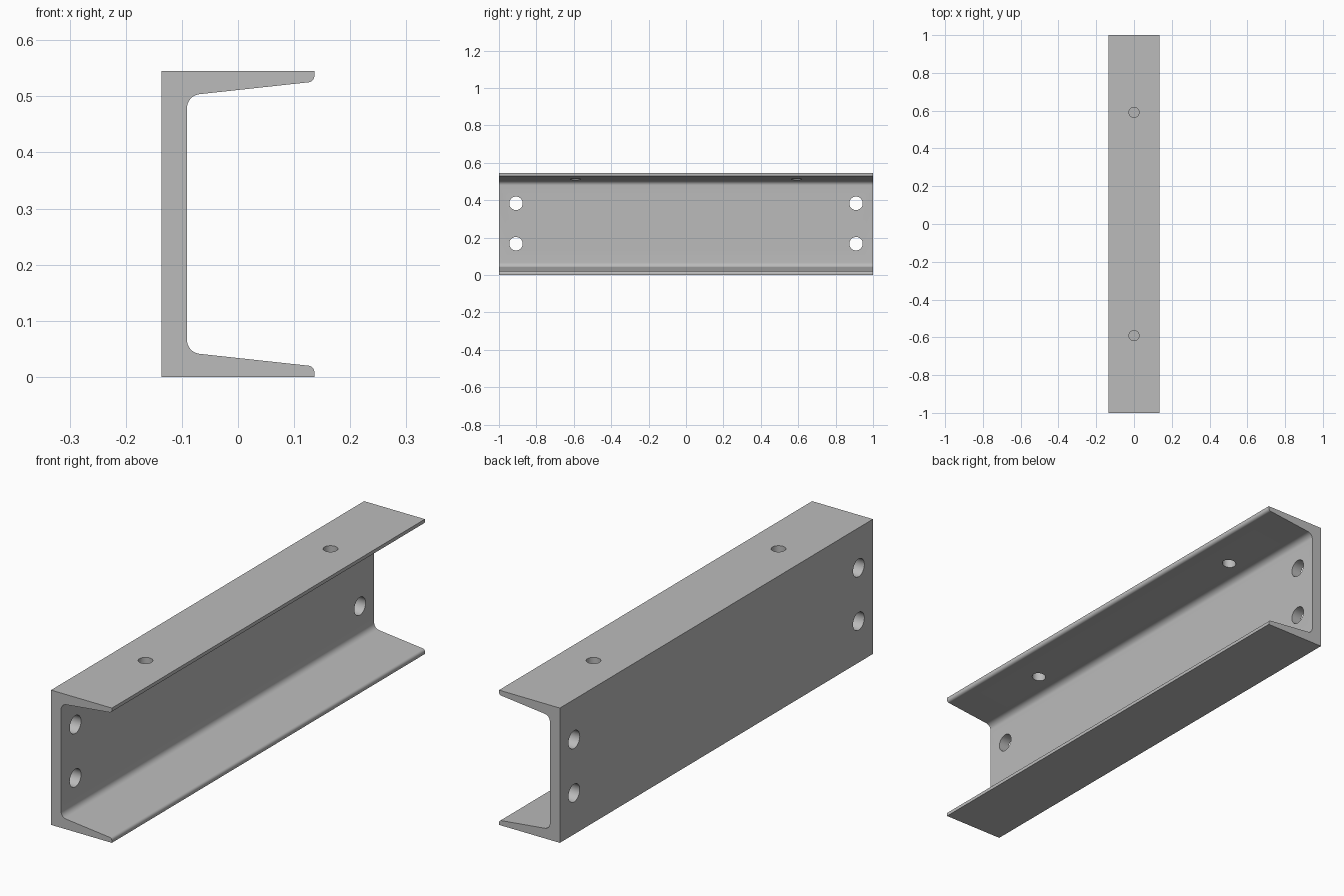
import bpy
import bmesh
from math import sin, cos, radians, pi

cube = bpy.data.objects.get("Cube")
if cube:
    bpy.data.objects.remove(cube, do_unlink=True)

HALF_W, HALF_L, HEIGHT = 0.136, 1.0, 0.545
WEB_X = -0.091          # inner face of the web
TAPER = 6.2             # slope of the inner flange faces, degrees
ROOT_R, TIP_R = 0.025, 0.011

steel = bpy.data.materials.new("steel grey")
steel.use_nodes = True
steel.diffuse_color = (0.5, 0.5, 0.5, 1)
steel.node_tree.nodes["Principled BSDF"].inputs["Base Color"].default_value = (0.5, 0.5, 0.5, 1)


def arc(cx, cz, r, start, end, steps=8):
    angles = [radians(start + (end - start) * i / steps) for i in range(steps + 1)]
    return [(cx + r * cos(a), cz + r * sin(a)) for a in angles]


def add_object(name, bm):
    bmesh.ops.recalc_face_normals(bm, faces=bm.faces)
    mesh = bpy.data.meshes.new(name)
    bm.to_mesh(mesh)
    bm.free()
    mesh.materials.append(steel)
    obj = bpy.data.objects.new(name, mesh)
    bpy.context.collection.objects.link(obj)
    return obj


# Lower half of the channel section, mirrored for the upper half
lower = [(-HALF_W, 0), (HALF_W, 0)]
lower += arc(HALF_W - TIP_R, 0.009, TIP_R, 0, 90 - TAPER)
lower += arc(WEB_X + ROOT_R, 0.066, ROOT_R, 270 - TAPER, 180)
section = lower + [(x, HEIGHT - z) for x, z in reversed(lower)]

# Extrude the section along the length
bm = bmesh.new()
face = bm.faces.new([bm.verts.new((x, -HALF_L, z)) for x, z in section])
extruded = bmesh.ops.extrude_face_region(bm, geom=[face], use_keep_orig=True)
end_verts = [v for v in extruded["geom"] if isinstance(v, bmesh.types.BMVert)]
bmesh.ops.translate(bm, verts=end_verts, vec=(0, 2 * HALF_L, 0))
channel = add_object("channel_beam", bm)


def drill(location, radius, depth, tilt=0):
    bpy.ops.mesh.primitive_cylinder_add(vertices=40, radius=radius, depth=depth,
                                        location=location, rotation=(0, tilt, 0))
    cutter = bpy.context.object
    cutter.name = "hole_cutter"
    cutter.data.materials.append(steel)
    cutter.hide_render = True
    bpy.ops.object.select_all(action="DESELECT")
    channel.select_set(True)
    bpy.context.view_layer.objects.active = channel
    mod = channel.modifiers.new("hole", "BOOLEAN")
    mod.operation, mod.solver, mod.object = "DIFFERENCE", "EXACT", cutter
    bpy.ops.object.modifier_apply(modifier=mod.name)
    bpy.data.objects.remove(cutter, do_unlink=True)


# Web holes at both ends, and two holes in the top flange
for side in (-1, 1):
    for z in (0.167, 0.383):
        drill((-0.11, side * 0.909, z), 0.036, 0.15, pi / 2)
    drill((0, side * 0.591, HEIGHT), 0.027, 0.2)

bpy.ops.object.shade_smooth_by_angle(angle=radians(30))
